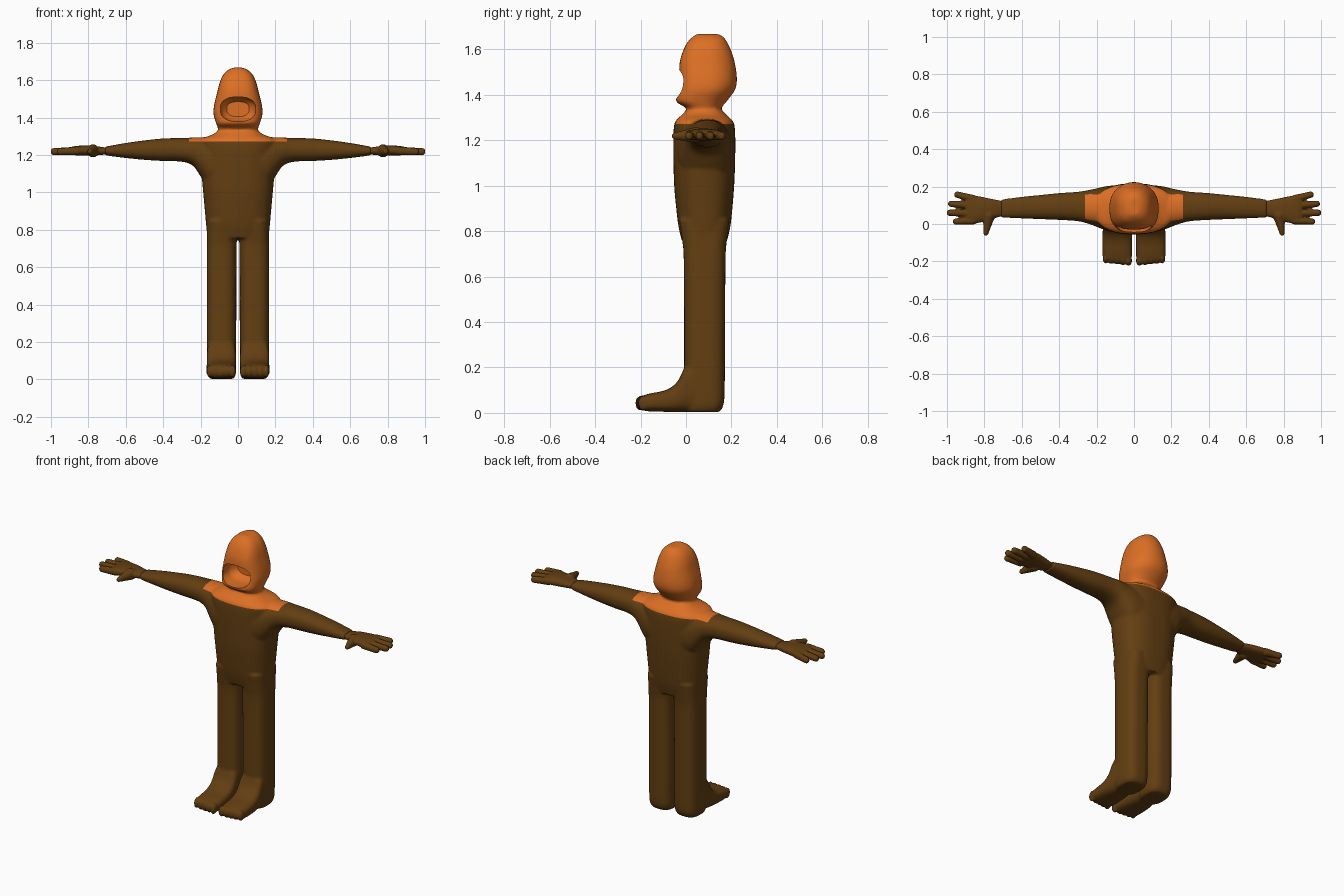
import bpy, bmesh, math
from mathutils import Vector

if "Cube" in bpy.data.objects:
    bpy.data.objects.remove(bpy.data.objects["Cube"])


def material(name, rgb):
    m = bpy.data.materials.new(name)
    m.diffuse_color = (*rgb, 1)
    m.use_nodes = True
    m.node_tree.nodes["Principled BSDF"].inputs["Base Color"].default_value = m.diffuse_color
    return m


ORANGE = material("orange", (0.72, 0.16, 0.018))
BROWN = material("brown", (0.125, 0.049, 0.006))


def spline(rings, steps=5):
    """Catmull-Rom resampling of a list of rings."""
    out = []
    for i in range(len(rings) - 1):
        a, b = rings[max(i - 1, 0)], rings[i]
        c, d = rings[i + 1], rings[min(i + 2, len(rings) - 1)]
        for s in range(steps):
            t = s / steps
            out.append([0.5 * (2 * q + (r - p) * t + (2 * p - 5 * q + 4 * r - w) * t * t
                               + (3 * q - p - 3 * r + w) * t ** 3)
                        for p, q, r, w in zip(a, b, c, d)])
    return out + [list(rings[-1])]


def loft(bm, rings, axis, power=2.3, front=None, mirror=False, n=48):
    """Rings are (position, u0, u1, v0, v1); u, v are the other two axes in order."""
    for side in ((1, -1) if mirror else (1,)):
        loops = []
        for t, u0, u1, v0, v1 in spline(rings):
            loop = []
            for k in range(n):
                a = 2 * math.pi * k / n
                c, s = math.cos(a), math.sin(a)
                e = 2 / (front if front and s < 0 else power)
                p = [(u0 + u1) / 2 + (u1 - u0) / 2 * math.copysign(abs(c) ** e, c),
                     (v0 + v1) / 2 + (v1 - v0) / 2 * math.copysign(abs(s) ** e, s)]
                p.insert(axis, t)
                loop.append(bm.verts.new((p[0] * side, p[1], p[2])))
            loops.append(loop)
        for a, b in zip(loops, loops[1:]):
            for k in range(n):
                bm.faces.new((a[k], a[(k + 1) % n], b[(k + 1) % n], b[k]))
        bm.faces.new(loops[0])
        bm.faces.new(loops[-1])


def ball(bm, center, size):
    verts = bmesh.ops.create_uvsphere(bm, u_segments=16, v_segments=10, radius=1)["verts"]
    for v in verts:
        v.co = Vector([c + q * s for c, q, s in zip(center, v.co, size)])


def finger(bm, a, b, r0, r1):
    """Tapered rounded digit from a to b, as a chain of balls."""
    a, b = Vector(a), Vector(b)
    for i in range(15):
        t = i / 14
        r = r0 + (r1 - r0) * t
        ball(bm, a.lerp(b, t), (r, r, r * 1.1))


def blend(name, bm, voxel, smooth, cutter=None):
    """Fuse overlapping parts into one smooth skin."""
    bmesh.ops.recalc_face_normals(bm, faces=bm.faces)
    me = bpy.data.meshes.new(name)
    bm.to_mesh(me)
    bm.free()
    ob = bpy.data.objects.new(name, me)
    bpy.context.collection.objects.link(ob)
    m = ob.modifiers.new("fuse", "REMESH")
    m.mode, m.voxel_size = "VOXEL", voxel
    m = ob.modifiers.new("soften", "SMOOTH")
    m.factor, m.iterations = 0.5, smooth
    if cutter:
        m = ob.modifiers.new("opening", "BOOLEAN")
        m.operation, m.object, m.solver = "DIFFERENCE", cutter, "EXACT"
    dg = bpy.context.evaluated_depsgraph_get()
    ob.data = bpy.data.meshes.new_from_object(ob.evaluated_get(dg))
    ob.data.name = name
    ob.modifiers.clear()
    ob.data.materials.clear()
    return ob


def shade(ob):
    bpy.ops.object.select_all(action="DESELECT")
    ob.select_set(True)
    bpy.context.view_layer.objects.active = ob
    bpy.ops.object.shade_smooth_by_angle(angle=math.radians(40))


# Cutter for the face opening of the hood
bm = bmesh.new()
loft(bm, [(-0.2, -.094, .094, 1.38, 1.51), (0.0, -.094, .094, 1.38, 1.51),
          (0.05, -.088, .088, 1.385, 1.505), (0.085, -.06, .06, 1.405, 1.485)], 1, 2.5)
bmesh.ops.recalc_face_normals(bm, faces=bm.faces)
me = bpy.data.meshes.new("opening_cutter")
bm.to_mesh(me)
bm.free()
cutter = bpy.data.objects.new("opening_cutter", me)
bpy.context.collection.objects.link(cutter)
cutter.hide_render = True
cutter.hide_set(True)

bm = bmesh.new()
# Torso and shoulders
loft(bm, [(0.755, -.163, .163, -.018, .18), (0.82, -.17, .17, -.033, .195),
          (0.9, -.177, .177, -.043, .204), (1.0, -.186, .186, -.052, .212),
          (1.1, -.195, .195, -.055, .216), (1.2, -.2, .2, -.056, .217),
          (1.26, -.21, .21, -.053, .214), (1.285, -.2, .2, -.045, .205),
          (1.31, -.135, .135, -.02, .18), (1.33, -.108, .108, 0, .16)], 2, 2.5)
# Neck and hood
loft(bm, [(1.29, -.13, .13, -.02, .18), (1.33, -.108, .108, .0, .158),
          (1.345, -.108, .108, -.005, .158), (1.372, -.118, .118, -.044, .18),
          (1.42, -.131, .131, -.036, .215), (1.47, -.127, .127, -.031, .224),
          (1.54, -.11, .11, -.028, .215), (1.59, -.097, .097, -.014, .2),
          (1.63, -.078, .078, .006, .182), (1.655, -.052, .052, .03, .163),
          (1.667, -.025, .025, .05, .14)], 2, 2.1, front=2.9)
# Sleeves, widened downwards at the armpit
loft(bm, [(0.1, -.045, .208, 1.0, 1.295), (0.16, -.03, .2, 1.03, 1.295),
          (0.2, -.015, .19, 1.085, 1.295), (0.24, .0, .182, 1.142, 1.293),
          (0.3, .015, .172, 1.164, 1.291), (0.4, .022, .165, 1.168, 1.288),
          (0.5, .026, .155, 1.174, 1.278), (0.6, .03, .145, 1.184, 1.264),
          (0.68, .033, .135, 1.194, 1.25), (0.712, .035, .13, 1.2, 1.244)],
     0, 2.3, mirror=True)
# Legs
loft(bm, [(0.003, .025, .15, .0, .145), (0.03, .012, .163, -.005, .163),
          (0.1, .01, .166, -.008, .17), (0.4, .009, .167, -.008, .172),
          (0.68, .008, .167, -.01, .174), (0.76, .006, .166, -.017, .18),
          (0.85, .01, .165, -.03, .19)], 2, 2.9, mirror=True)
# Feet
loft(bm, [(0.13, .015, .16, .003, .2), (0.04, .012, .165, .003, .23),
          (0.0, .011, .166, .003, .21), (-0.03, .011, .167, .004, .15),
          (-0.06, .011, .168, .004, .116), (-0.1, .01, .169, .005, .097),
          (-0.15, .01, .169, .006, .087), (-0.185, .013, .166, .01, .078),
          (-0.198, .02, .16, .016, .068)], 1, 3, mirror=True)
# Toes
for side in (1, -1):
    for i in range(5):
        r = 0.019 - 0.0012 * i
        ball(bm, (side * (0.029 + 0.031 * i), -0.198 + 0.003 * i, 0.043),
             (r, 0.026, 0.034))
body = blend("hooded_suit", bm, 0.0075, 4, cutter)

# Orange hood and collar, brown suit below
COLLAR_Z, COLLAR_X = 1.272, 0.262
bm = bmesh.new()
bm.from_mesh(body.data)
for co, no in (((0, 0, COLLAR_Z), (0, 0, 1)), ((COLLAR_X, 0, 0), (1, 0, 0)),
               ((-COLLAR_X, 0, 0), (1, 0, 0))):
    bmesh.ops.bisect_plane(bm, geom=bm.verts[:] + bm.edges[:] + bm.faces[:],
                           plane_co=co, plane_no=no, dist=1e-5)
for f in bm.faces:
    c = f.calc_center_median()
    f.material_index = 0 if c.z > COLLAR_Z and abs(c.x) < COLLAR_X else 1
bm.to_mesh(body.data)
bm.free()
body.data.materials.append(ORANGE)
body.data.materials.append(BROWN)
shade(body)

# Hands: palm, four fingers and a thumb
for side, name in ((1, "left_hand"), (-1, "right_hand")):
    bm = bmesh.new()
    loft(bm, [(0.7, .042, .122, 1.206, 1.238), (0.73, .036, .128, 1.2, 1.243),
              (0.78, .02, .138, 1.197, 1.25), (0.84, .004, .15, 1.197, 1.25),
              (0.88, .0, .152, 1.2, 1.246), (0.9, .012, .14, 1.208, 1.238)], 0, 2.5)
    for y0, x1, y1 in ((.135, .945, .157), (.098, .978, .108), (.057, .985, .06), (.018, .952, .013)):
        finger(bm, (.86, y0, 1.222), (x1, y1, 1.218), .021, .0175)
    finger(bm, (.775, .045, 1.222), (.792, -.05, 1.218), .032, .0135)
    if side < 0:
        bmesh.ops.scale(bm, vec=(-1, 1, 1), verts=bm.verts)
    hand = blend(name, bm, 0.005, 4)
    hand.data.materials.append(BROWN)
    shade(hand)
